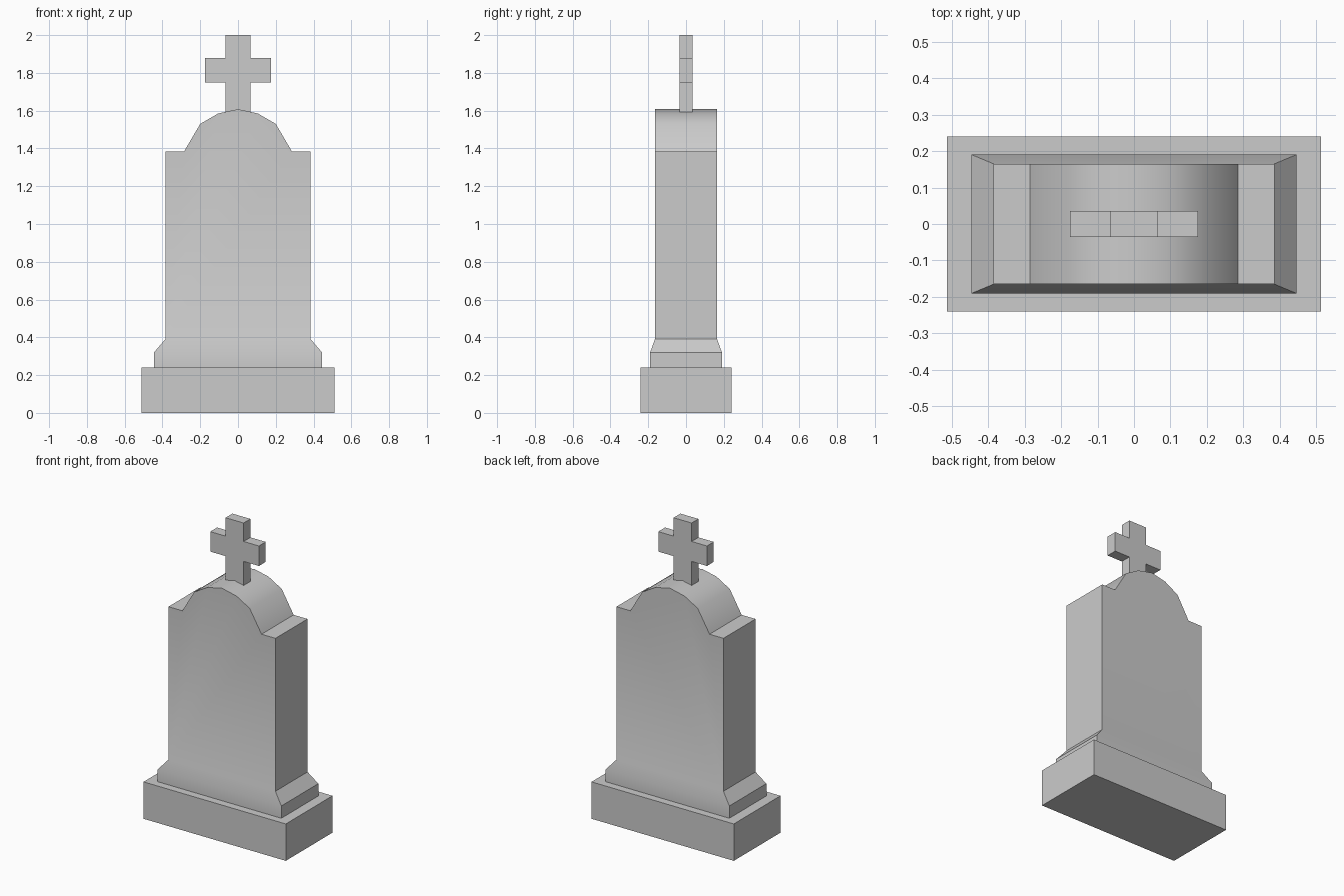
import bpy, bmesh
from math import radians

if "Cube" in bpy.data.objects:
    bpy.data.objects.remove(bpy.data.objects["Cube"])


def finish(bm, name, angle=None):
    bmesh.ops.recalc_face_normals(bm, faces=bm.faces)
    mesh = bpy.data.meshes.new(name)
    bm.to_mesh(mesh)
    bm.free()
    obj = bpy.data.objects.new(name, mesh)
    bpy.context.collection.objects.link(obj)
    if angle:
        bpy.ops.object.select_all(action='DESELECT')
        obj.select_set(True)
        bpy.context.view_layer.objects.active = obj
        bpy.ops.object.shade_smooth_by_angle(angle=radians(angle))
    return obj


def mirrored(half):
    """Close a right-half outline by mirroring it across x = 0."""
    return half + [(-x, z) for x, z in reversed(half) if x > 0]


def bridge(bm, a, b):
    n = len(a)
    for i in range(n):
        j = (i + 1) % n
        bm.faces.new((a[i], a[j], b[j], b[i]))


def prism(bm, outline, depth):
    """Front and back outlines joined by side walls; returns both loops."""
    front, back = ([bm.verts.new((x, y, z)) for x, z in outline] for y in (-depth, depth))
    bm.faces.new(front)
    bm.faces.new(back)
    return front, back


# Base slab
bm = bmesh.new()
bmesh.ops.create_cube(bm, size=1)
for v in bm.verts:
    v.co = (v.co.x * 1.024, v.co.y * 0.48, (v.co.z + 0.5) * 0.24)
finish(bm, "base_slab")

# Headstone: arched slab flowing into a flared foot
bm = bmesh.new()
outline = mirrored([(0.385, 0.39), (0.385, 1.385), (0.285, 1.385),
                    (0.2, 1.53), (0.105, 1.585), (0, 1.608)])
front, back = prism(bm, outline, 0.165)
n = len(outline)
for i in range(n - 1):
    bm.faces.new((front[i], front[i + 1], back[i + 1], back[i]))
ring = [front[-1], front[0], back[0], back[-1]]
for z in (0.32, 0.24):
    lower = [bm.verts.new((sx * 0.445, sy * 0.19, z))
             for sx, sy in ((-1, -1), (1, -1), (1, 1), (-1, 1))]
    bridge(bm, ring, lower)
    ring = lower
bm.faces.new(ring)
finish(bm, "headstone", 35)

# Cross on top of the arch
bm = bmesh.new()
outline = mirrored([(0.065, 1.59), (0.065, 1.75), (0.175, 1.75),
                    (0.175, 1.88), (0.065, 1.88), (0.065, 2.0)])
bridge(bm, *prism(bm, outline, 0.035))
finish(bm, "cross")
